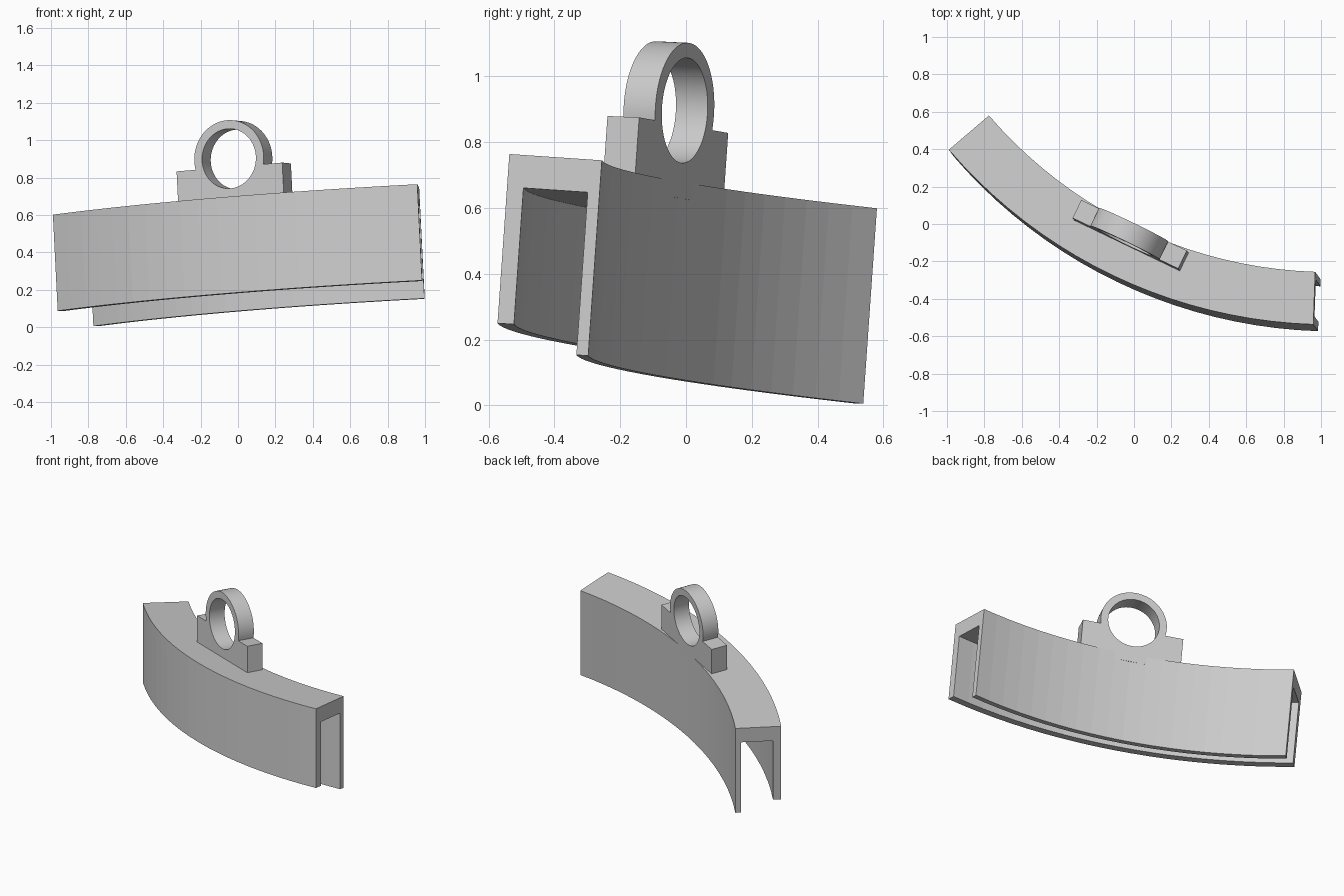
import bpy, bmesh
from math import sin, cos, pi, radians, asin, sqrt
from mathutils import Matrix, Vector

cube = bpy.data.objects.get("Cube")
if cube:
    bpy.data.objects.remove(cube, do_unlink=True)

grey = bpy.data.materials.new("plain_grey")
grey.use_nodes = True
colour = (0.6, 0.6, 0.6, 1)
grey.diffuse_color = colour
grey.node_tree.nodes["Principled BSDF"].inputs["Base Color"].default_value = colour

# Tilted frame: origin at the arc centre, on the plane of the channel's top
up = Vector((-0.05, 0.07, 1)).normalized()
tilt = Vector((0, 0, 1)).rotation_difference(up).to_matrix().to_4x4()
frame = Matrix.Translation((1.057, 2.15, 0.581)) @ tilt

R_OUT, R_IN = 2.695, 2.413
START, END, STEPS = radians(2), radians(49.4), 20
MID = (START + END) / 2


def add_object(name, mesh, matrix):
    mesh.transform(matrix)
    mesh.materials.clear()
    mesh.materials.append(grey)
    obj = bpy.data.objects.new(name, mesh)
    bpy.context.collection.objects.link(obj)
    return obj


# Curved channel: an upside-down U section swept along the arc
section = [(R_OUT, 0), (R_IN, 0), (R_IN, -0.596), (R_IN + 0.036, -0.596),
           (R_IN + 0.036, -0.1), (R_OUT - 0.05, -0.1),
           (R_OUT - 0.05, -0.516), (R_OUT, -0.516)]
bm = bmesh.new()
rings = []
for i in range(STEPS + 1):
    a = START + (END - START) * i / STEPS
    rings.append([bm.verts.new((-r * sin(a), -r * cos(a), h)) for r, h in section])
n = len(section)
for p, q in zip(rings, rings[1:]):
    for k in range(n):
        bm.faces.new((p[k], p[(k + 1) % n], q[(k + 1) % n], q[k]))
bm.faces.new(rings[0])
bm.faces.new(rings[-1])
bmesh.ops.recalc_face_normals(bm, faces=bm.faces)
mesh = bpy.data.meshes.new("curved_channel")
bm.to_mesh(mesh)
bm.free()
add_object("curved_channel", mesh, frame)

# Hanging ring with foot tabs: flat outline with a round hole, extruded
HALF, TAB, RISE, RAD, HOLE, THICK = 0.314, 0.172, 0.217, 0.206, 0.16, 0.107
dip = asin((TAB - RISE) / RAD)
arc = [dip + (pi - 2 * dip) * i / 48 for i in range(49)]
outline = [(-HALF, -0.05), (HALF, -0.05), (HALF, TAB)]
outline += [(RAD * cos(t), RISE + RAD * sin(t)) for t in arc]
outline += [(-HALF, TAB)]
hole = [(HOLE * cos(2 * pi * i / 56), RISE + HOLE * sin(2 * pi * i / 56))
        for i in range(56)]

curve = bpy.data.curves.new("ring_outline", "CURVE")
curve.dimensions = "2D"
curve.fill_mode = "BOTH"
curve.extrude = THICK / 2
for points in (outline, hole):
    spline = curve.splines.new("POLY")
    spline.points.add(len(points) - 1)
    for point, (x, y) in zip(spline.points, points):
        point.co = (x, y, 0, 1)
    spline.use_cyclic_u = True
helper = bpy.data.objects.new("ring_outline", curve)
bpy.context.collection.objects.link(helper)
bpy.context.view_layer.update()
mesh = bpy.data.meshes.new_from_object(
    helper.evaluated_get(bpy.context.evaluated_depsgraph_get()))
bpy.data.objects.remove(helper, do_unlink=True)

# Join the caps to the rim
bm = bmesh.new()
bm.from_mesh(mesh)
bmesh.ops.remove_doubles(bm, verts=bm.verts, dist=0.0001)
bmesh.ops.recalc_face_normals(bm, faces=bm.faces)
bm.to_mesh(mesh)
bm.free()

# Stand the ring along the arc, flush with the inner wall
r_mid = R_IN - 0.002 + THICK / 2
place = (Matrix.Translation((-r_mid * sin(MID), -r_mid * cos(MID), 0))
         @ Matrix.Rotation(-MID, 4, "Z") @ Matrix.Rotation(pi / 2, 4, "X"))
ring = add_object("hanging_ring", mesh, frame @ place)
bpy.ops.object.select_all(action="DESELECT")
ring.select_set(True)
bpy.context.view_layer.objects.active = ring
bpy.ops.object.shade_smooth_by_angle(angle=radians(30))
